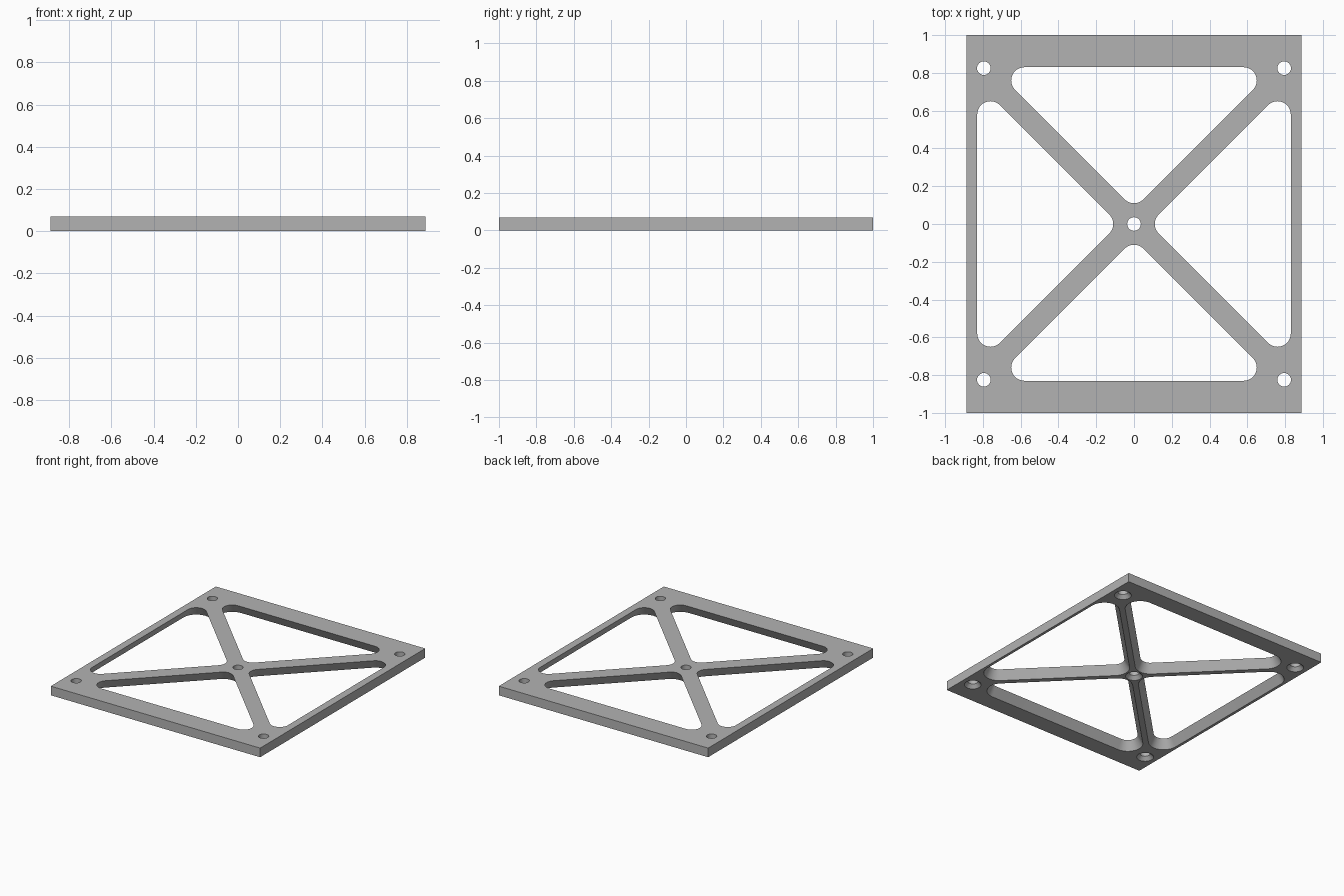
import bpy, bmesh
from math import sin, cos, pi, sqrt

if "Cube" in bpy.data.objects:
    bpy.data.objects.remove(bpy.data.objects["Cube"], do_unlink=True)

WIDTH, DEPTH, THICK = 1.776, 2.0, 0.07
CORNER = 0.07      # opening corner radius at the top face
FLARE = 0.037      # how far the openings widen towards the underside
ARM = 0.081        # arm offset from the diagonal, along an axis
REACH = 0.83       # outer edge of each opening
HOLE, SINK, SINK_DEPTH = 0.036, 0.06, 0.027
LIP = 0.01         # cutter overshoot

grey = bpy.data.materials.new("light_grey")
grey.use_nodes = True
colour = (0.45, 0.45, 0.45, 1)
grey.diffuse_color = colour
grey.node_tree.nodes["Principled BSDF"].inputs["Base Color"].default_value = colour


def finish(name, bm):
    bmesh.ops.recalc_face_normals(bm, faces=bm.faces)
    mesh = bpy.data.meshes.new(name)
    bm.to_mesh(mesh)
    bm.free()
    mesh.materials.append(grey)
    obj = bpy.data.objects.new(name, mesh)
    bpy.context.collection.objects.link(obj)
    return obj


def hull_cutter(name, centres, levels, steps=32):
    """Convex solid around circles of given (radius, z) at each centre."""
    bm = bmesh.new()
    for x, y in centres:
        for r, z in levels:
            for i in range(steps):
                a = 2 * pi * i / steps
                bm.verts.new((x + r * cos(a), y + r * sin(a), z))
    bmesh.ops.convex_hull(bm, input=bm.verts[:])
    loose = [v for v in bm.verts if not v.link_faces]
    bmesh.ops.delete(bm, geom=loose, context='VERTS')
    bmesh.ops.dissolve_limit(bm, angle_limit=0.005, verts=bm.verts, edges=bm.edges)
    obj = finish(name, bm)
    obj.hide_render = True
    return obj


# Solid plate
bm = bmesh.new()
bmesh.ops.create_cube(bm, size=1)
for v in bm.verts:
    v.co.x *= WIDTH
    v.co.y *= DEPTH
    v.co.z = (v.co.z + 0.5) * THICK
plate = finish("cross_braced_plate", bm)

# Four rounded triangular openings, flared towards the underside
slope = FLARE / THICK
flared = [(CORNER + FLARE + slope * LIP, -LIP), (CORNER - slope * LIP, THICK + LIP)]
inner = ARM + CORNER * sqrt(2)
outer = REACH - CORNER
triangle = [(0, inner), (outer - inner, outer), (inner - outer, outer)]
cutters = []
for turn in range(4):
    cutters.append(hull_cutter("opening_cutter", triangle, flared))
    triangle = [(-y, x) for x, y in triangle]

# Screw holes, countersunk from below
grow = (SINK - HOLE) / SINK_DEPTH * LIP
for spot in [(0, 0)] + [(sx * 0.795, sy * 0.825) for sx in (-1, 1) for sy in (-1, 1)]:
    cutters.append(hull_cutter("sink_cutter", [spot], [(SINK + grow, -LIP), (HOLE, SINK_DEPTH)]))
    cutters.append(hull_cutter("hole_cutter", [spot], [(HOLE, -LIP), (HOLE, THICK + LIP)]))

bpy.ops.object.select_all(action='DESELECT')
bpy.context.view_layer.objects.active = plate
plate.select_set(True)
for cutter in cutters:
    cut = plate.modifiers.new("cut", 'BOOLEAN')
    cut.operation = 'DIFFERENCE'
    cut.solver = 'EXACT'
    cut.object = cutter
    bpy.ops.object.modifier_apply(modifier=cut.name)
    bpy.data.objects.remove(cutter, do_unlink=True)

bpy.ops.object.shade_smooth_by_angle(angle=pi / 9)
